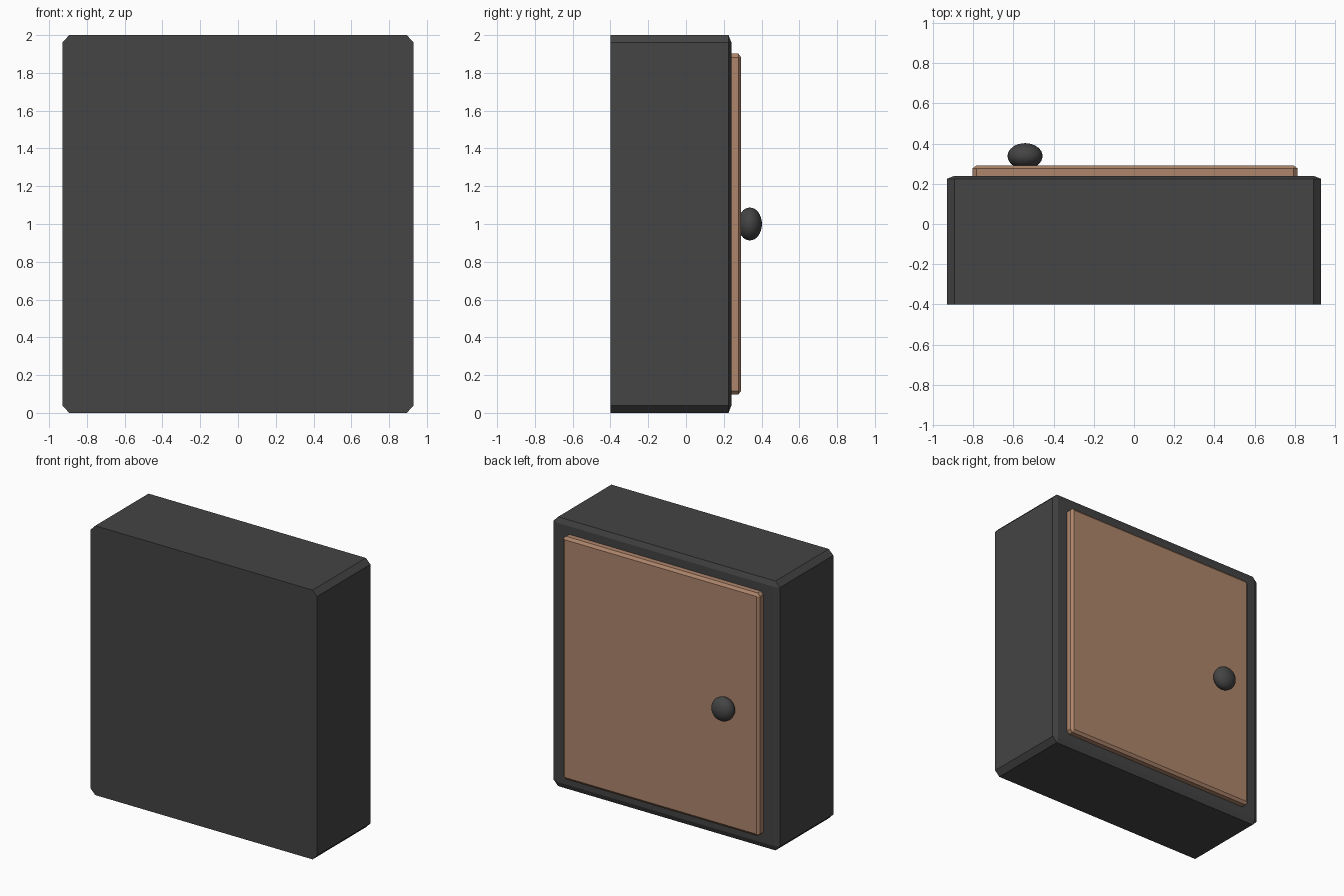
import bpy, bmesh

if "Cube" in bpy.data.objects:
    bpy.data.objects.remove(bpy.data.objects["Cube"])


def material(name, rgb):
    m = bpy.data.materials.new(name)
    m.diffuse_color = (*rgb, 1)
    m.use_nodes = True
    m.node_tree.nodes["Principled BSDF"].inputs["Base Color"].default_value = m.diffuse_color
    return m


dark = material("dark grey", (0.058, 0.058, 0.058))
wood = material("warm brown", (0.43, 0.24, 0.15))


def panel(name, x0, x1, y0, y1, z0, z1, cut, mat):
    """Box with chamfered corners along y and a chamfered +y rim; flat -y face.
    cut = chamfer size along x, y and z."""
    cx, cy, cz = cut
    bm = bmesh.new()

    def ring(inset_x, inset_z, y):
        a, b, c, d = x0 + inset_x, x1 - inset_x, z0 + inset_z, z1 - inset_z
        # the rim ring pulls in to a plain rectangle, others keep cut corners
        if inset_x:
            pts = [(a, c), (a, c), (b, c), (b, c), (b, d), (b, d), (a, d), (a, d)]
        else:
            pts = [(a, c + cz), (a + cx, c), (b - cx, c), (b, c + cz),
                   (b, d - cz), (b - cx, d), (a + cx, d), (a, d - cz)]
        return [bm.verts.new((x, y, z)) for x, z in pts]

    rings = [ring(0, 0, y0), ring(0, 0, y1 - cy), ring(cx, cz, y1)]
    for r, s in zip(rings, rings[1:]):
        for i in range(8):
            j = (i + 1) % 8
            bm.faces.new((r[i], r[j], s[j], s[i]))
    bm.faces.new(rings[0])
    bm.faces.new(rings[-1])
    bmesh.ops.remove_doubles(bm, verts=bm.verts, dist=1e-5)
    bmesh.ops.recalc_face_normals(bm, faces=bm.faces)
    me = bpy.data.meshes.new(name)
    bm.to_mesh(me)
    bm.free()
    ob = bpy.data.objects.new(name, me)
    bpy.context.collection.objects.link(ob)
    me.materials.append(mat)
    return ob


# Cabinet body and its door on the +y side
panel("cabinet_body", -0.93, 0.93, -0.40, 0.24, 0, 2, (0.037, 0.015, 0.038), dark)
panel("cabinet_door", -0.803, 0.813, 0.235, 0.292, 0.097, 1.902, (0.02, 0.015, 0.02), wood)

# Flattened round knob
bpy.ops.mesh.primitive_uv_sphere_add(segments=32, ring_count=16, radius=1,
                                     location=(-0.542, 0.338, 1.0))
knob = bpy.context.object
knob.name = "door_knob"
knob.scale = (0.087, 0.064, 0.087)
knob.data.materials.append(dark)
bpy.ops.object.shade_smooth()
